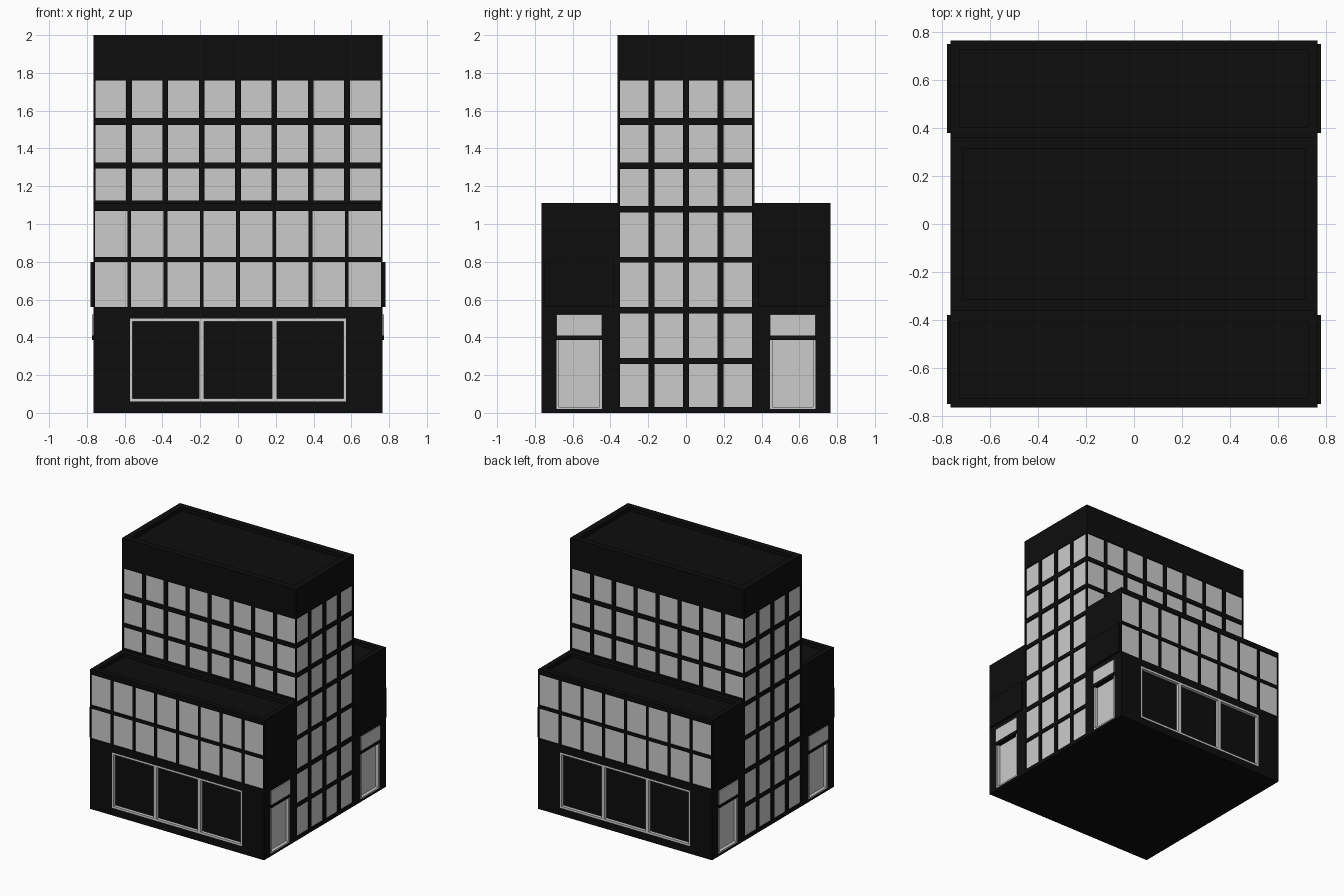
import bpy, bmesh
from mathutils import Matrix, Vector

if "Cube" in bpy.data.objects:
    bpy.data.objects.remove(bpy.data.objects["Cube"])

black = bpy.data.materials.new("black_cladding")
black.diffuse_color = (0.004, 0.004, 0.004, 1)
black.use_nodes = True
black.node_tree.nodes["Principled BSDF"].inputs["Base Color"].default_value = black.diffuse_color

W, TY = 0.765, 0.363          # half width of the building, half depth of the tower
POD, TOP = 1.11, 2.0          # podium and tower heights


def boxes(name, items, mat=None):
    """One object from a list of (min corner, max corner) boxes."""
    bm = bmesh.new()
    for lo, hi in items:
        lo, hi = Vector(lo), Vector(hi)
        lo, hi = Vector(map(min, lo, hi)), Vector(map(max, lo, hi))
        m = Matrix.Translation((lo + hi) / 2) @ Matrix.Diagonal((*(hi - lo), 1))
        bmesh.ops.create_cube(bm, size=1, matrix=m)
    me = bpy.data.meshes.new(name)
    bm.to_mesh(me)
    bm.free()
    ob = bpy.data.objects.new(name, me)
    bpy.context.collection.objects.link(ob)
    if mat:
        me.materials.append(mat)
    return ob


def on_face(axis, s, u, v, d0, d1):
    """Box on the wall facing s*axis, spanning u sideways, v in height, d0..d1 outward."""
    if axis == 'x':
        return (s * d0, u[0], v[0]), (s * d1, u[1], v[1])
    return (u[0], s * d0, v[0]), (u[1], s * d1, v[1])


def spans(lo, hi, n, gap):
    w = (hi - lo - gap * (n - 1)) / n
    return [(lo + i * (w + gap), lo + i * (w + gap) + w) for i in range(n)]


cuts, glass, doors, shop, shop_glass, signs, canopies, transoms = ([] for _ in range(8))
REC = 0.01


def window_grid(axis, s, plane, cols, rows):
    for u in cols:
        for v in rows:
            cuts.append(on_face(axis, s, u, v, plane - REC, plane + 0.05))
            glass.append(on_face(axis, s, u, v, plane - REC - 0.005, plane - REC + 0.001))


upper_rows = [(1.125, 1.295), (1.325, 1.525), (1.56, 1.76)]
side_rows = [(0.03, 0.26), (0.29, 0.525), (0.56, 0.795), (0.825, 1.062), (1.095, 1.29)] + upper_rows[1:]

for s in (-1, 1):
    # front and back windows, tower side windows
    window_grid('y', s, TY, spans(-0.754, 0.754, 8, 0.03), upper_rows)
    window_grid('y', s, W, spans(-0.757, 0.757, 8, 0.02), [(0.56, 0.80), (0.825, 1.07)])
    window_grid('x', s, W, spans(-0.35, 0.35, 4, 0.033), side_rows)

    # shop window with three framed panes
    cuts.append(on_face('y', s, (-0.573, 0.573), (0.06, 0.50), W - 0.03, W + 0.05))
    for v in ((0.06, 0.075), (0.485, 0.50)):
        shop.append(on_face('y', s, (-0.573, 0.573), v, W - 0.031, W))
    for u in ((-0.573, -0.558), (-0.207, -0.179), (0.179, 0.207), (0.558, 0.573)):
        shop.append(on_face('y', s, u, (0.075, 0.485), W - 0.031, W))
    shop_glass.append(on_face('y', s, (-0.573, 0.573), (0.06, 0.50), W - 0.034, W - 0.025))

    # side entrances: recessed door, canopy bar, transom and sign board
    for t in (-1, 1):
        u = sorted((t * 0.445, t * 0.685))
        cuts.append(on_face('x', s, u, (0.02, 0.385), W - 0.03, W + 0.05))
        doors.append(on_face('x', s, u, (0.02, 0.385), W - 0.034, W - 0.025))
        for e in ((u[0], u[0] + 0.012), (u[1] - 0.012, u[1])):
            doors.append(on_face('x', s, e, (0.02, 0.385), W - 0.03, W))
        doors.append(on_face('x', s, u, (0.02, 0.03), W - 0.03, W))
        canopies.append(on_face('x', s, u, (0.385, 0.41), W - 0.02, W + 0.009))
        transoms.append(on_face('x', s, u, (0.41, 0.52), W - 0.02, W + 0.008))
        signs.append(on_face('x', s, sorted((t * 0.38, t * 0.75)), (0.56, 0.80), W - 0.01, W + 0.015))

    # sunken podium roofs
    cuts.append(((-W + 0.04, s * (TY + 0.04), POD - 0.03), (W - 0.04, s * (W - 0.04), POD + 0.01)))

# sunken tower roof
cuts.append(((-W + 0.05, -TY + 0.05, TOP - 0.03), (W - 0.05, TY - 0.05, TOP + 0.05)))

# building shell: stepped profile extruded across the width
bm = bmesh.new()
profile = [(-W, 0), (W, 0), (W, POD), (TY, POD), (TY, TOP), (-TY, TOP), (-TY, POD), (-W, POD)]
f = bm.faces.new([bm.verts.new((-W, y, z)) for y, z in profile])
ext = bmesh.ops.extrude_face_region(bm, geom=[f], use_keep_orig=True)
bmesh.ops.translate(bm, vec=(2 * W, 0, 0), verts=[g for g in ext["geom"] if isinstance(g, bmesh.types.BMVert)])
bmesh.ops.recalc_face_normals(bm, faces=bm.faces)
me = bpy.data.meshes.new("building_shell")
bm.to_mesh(me)
bm.free()
me.materials.append(black)
shell = bpy.data.objects.new("building_shell", me)
bpy.context.collection.objects.link(shell)

cutter = boxes("opening_cutter", cuts, black)
cutter.hide_render = True
cutter.display_type = 'WIRE'
mod = shell.modifiers.new("openings", 'BOOLEAN')
mod.operation, mod.solver, mod.object = 'DIFFERENCE', 'EXACT', cutter

boxes("window_panes", glass)
boxes("side_doors", doors)
boxes("door_transoms", transoms)
boxes("door_canopies", canopies, black)
boxes("sign_boards", signs, black)
boxes("shop_window_frames", shop)
boxes("shop_window_glass", shop_glass, black)
